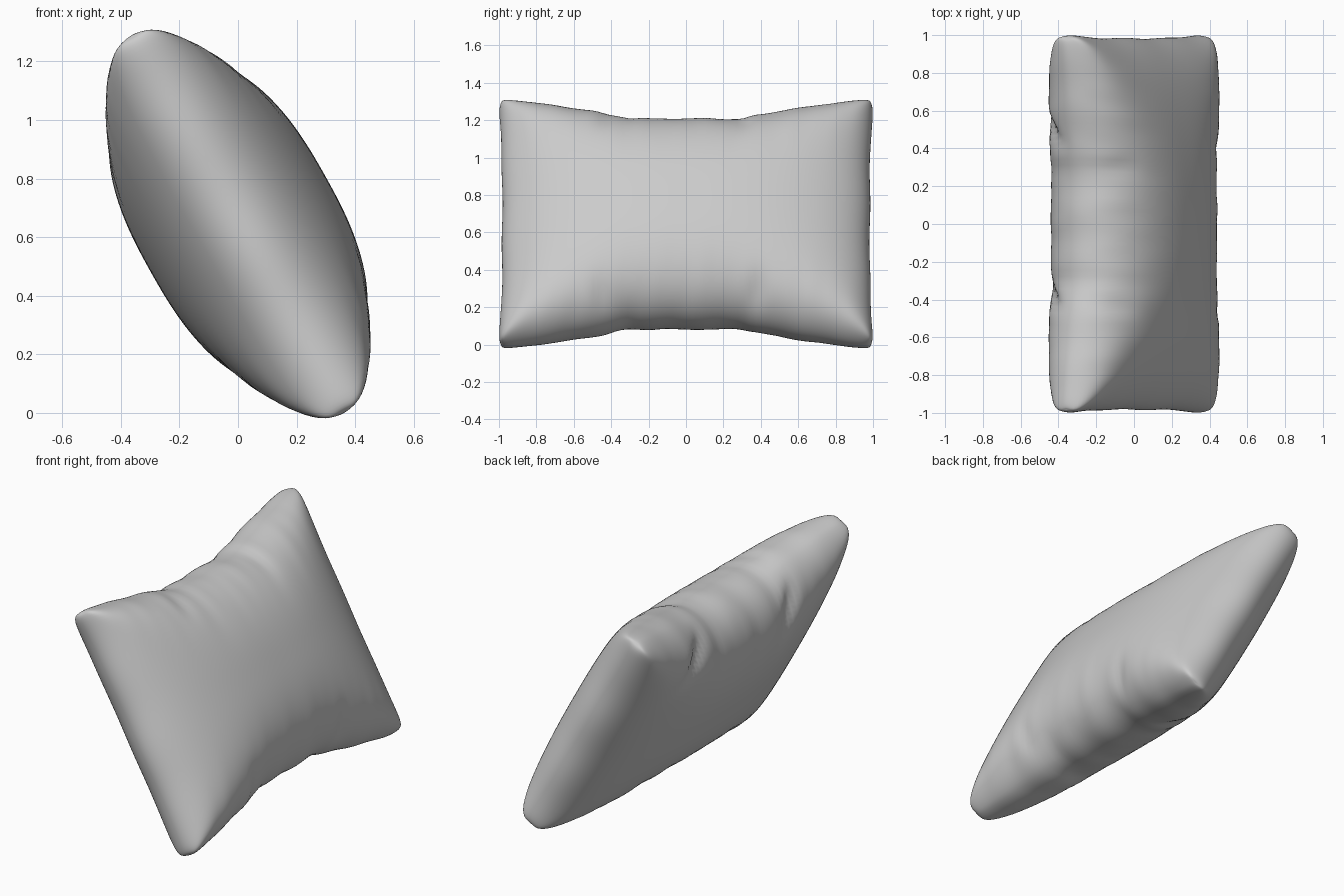
import bpy, bmesh, math
from mathutils import Vector

old = bpy.data.objects.get("Cube")
if old:
    bpy.data.objects.remove(old, do_unlink=True)

# Leaning frame: long axis of the cushion and its face normal
CENTRE = Vector((0, 0, 0.645))
LONG = Vector((-0.49, 0, 0.872))
NORMAL = Vector((0.872, 0, 0.49))
FULL = 0.34

# Pinched folds: end (+1 top, -1 bottom), face, y at seam, slant, depth
FOLDS = [(1, -1, 0.42, 0.9, 0.06), (1, -1, -0.44, 0.5, 0.06),
         (1, 1, 0.3, 0.1, 0.02), (1, 1, -0.42, -0.2, 0.025),
         (-1, 1, 0.36, 0.2, 0.03), (-1, 1, -0.42, -0.3, 0.025),
         (-1, -1, 0.38, 0.3, 0.03), (-1, -1, -0.36, -0.3, 0.03)]


def half_height(v):
    """Seam outline: flat in the middle, flaring out to the corners."""
    t = max(0.0, (abs(v) - 0.3) / 0.7)
    return 0.61 + 0.145 * t ** 0.8 + 0.004 * math.sin(23 * v) * (1 - v * v)


def soft_min(a, b, k=4):
    """Smooth minimum of two fractions, giving 1 when both are 1."""
    if min(a, b) < 0.001:
        return 0.0
    return (a ** -k + b ** -k - 1) ** (-1 / k)


def cushion_point(p, q, face):
    """Map a unit square onto one bulging face of the cushion."""
    s, v = math.sin(p * math.pi / 2), math.sin(q * math.pi / 2)
    corner = 1 - 0.03 * abs(s * v) ** 24
    u = s * half_height(v) * corner
    y = v * (0.983 + 0.027 * s ** 4) * corner
    y += 0.003 * math.sin(13 * u) * v ** 8 * (1 - s * s)
    across = max(0.0, 1 - abs(s) ** 2.6) ** (0.5 + 0.1 * v * v)
    along = max(0.0, 1 - abs(v) ** 2.4) ** 0.5
    n = FULL * soft_min(across, along)
    # Gathered cloth near the top and bottom seams
    gather = s ** 4 * across * (1 - v * v)
    n += 0.008 * gather * math.sin(31 * v + 3 * s + face)
    n += 0.005 * gather * math.sin(53 * v - 5 * s)
    for end, side, y0, slant, depth in FOLDS:
        if side == face and end * s > 0:
            off = y - y0 - slant * (half_height(v) - abs(u))
            fade = math.exp(-((abs(s) - 0.86) / 0.16) ** 2) * across ** 0.5
            n -= depth * fade * math.exp(-(off / 0.045) ** 2)
    return CENTRE + LONG * u + NORMAL * (face * max(n, 0)) + Vector((0, y, 0))


# Two cloth faces welded along the seam
bm = bmesh.new()
for face in (1, -1):
    grid = bmesh.ops.create_grid(bm, x_segments=56, y_segments=90, size=1)
    for vert in grid["verts"]:
        vert.co = cushion_point(vert.co.x, vert.co.y, face)
bmesh.ops.remove_doubles(bm, verts=bm.verts, dist=0.0005)
bmesh.ops.recalc_face_normals(bm, faces=bm.faces)
for f in bm.faces:
    f.smooth = True
mesh = bpy.data.meshes.new("cushion")
bm.to_mesh(mesh)
bm.free()
cushion = bpy.data.objects.new("cushion", mesh)
bpy.context.collection.objects.link(cushion)

# Soften the cloth
soften = cushion.modifiers.new("soften", "SMOOTH")
soften.factor = 0.5
soften.iterations = 2

# Plain grey cloth
cloth = bpy.data.materials.new("grey_cloth")
cloth.use_nodes = True
colour = (0.6, 0.6, 0.6, 1)
cloth.diffuse_color = colour
cloth.node_tree.nodes["Principled BSDF"].inputs["Base Color"].default_value = colour
mesh.materials.append(cloth)
